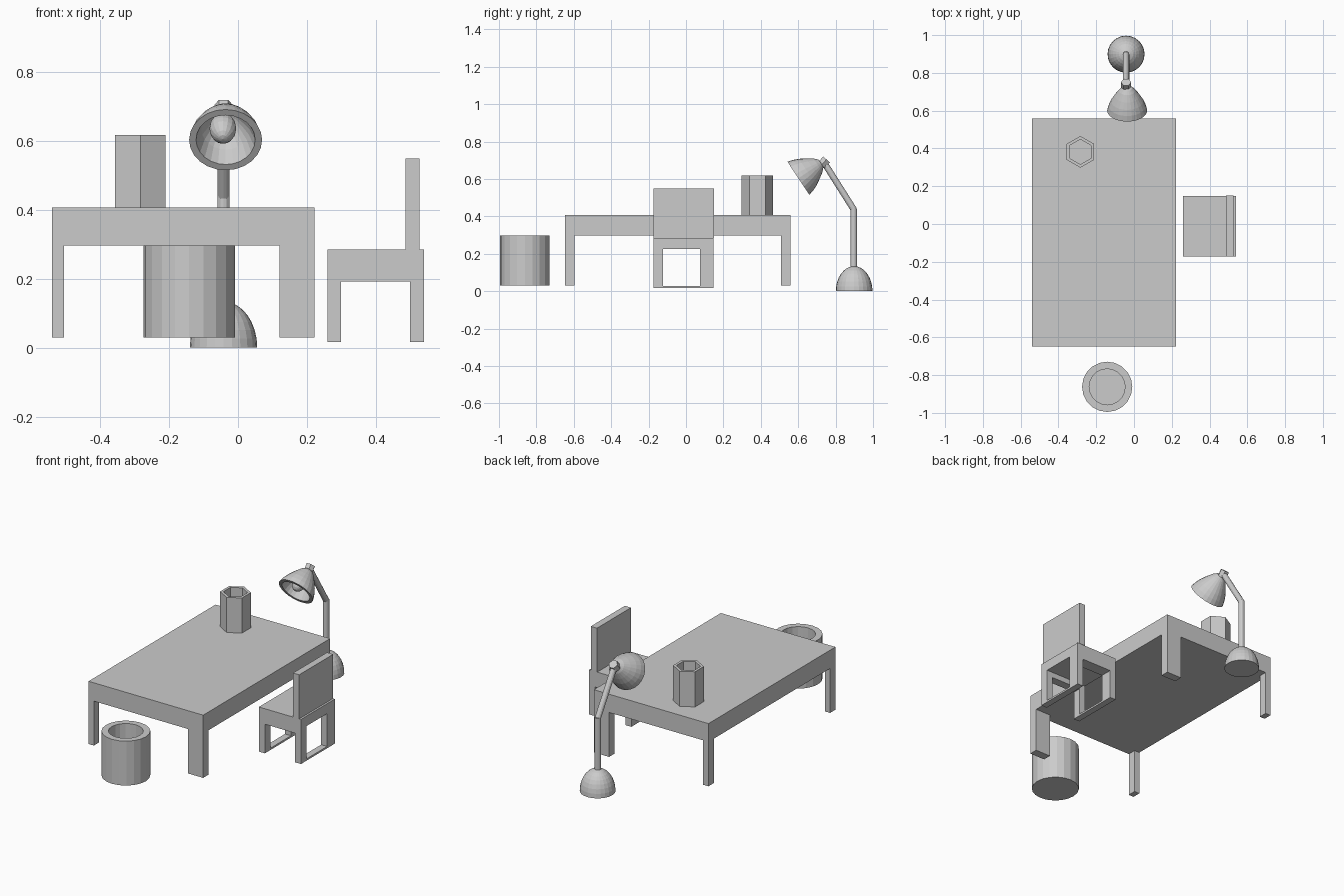
import bpy, bmesh, math
from mathutils import Vector, Matrix

if "Cube" in bpy.data.objects:
    bpy.data.objects.remove(bpy.data.objects["Cube"])


def finish(name, bm):
    bmesh.ops.remove_doubles(bm, verts=bm.verts, dist=1e-5)
    bmesh.ops.recalc_face_normals(bm, faces=bm.faces)
    mesh = bpy.data.meshes.new(name)
    bm.to_mesh(mesh)
    bm.free()
    obj = bpy.data.objects.new(name, mesh)
    bpy.context.collection.objects.link(obj)
    return obj


def box(name, x, y, z):
    bm = bmesh.new()
    size = Matrix.Diagonal((x[1] - x[0], y[1] - y[0], z[1] - z[0], 1))
    mid = Matrix.Translation((sum(x) / 2, sum(y) / 2, sum(z) / 2))
    bmesh.ops.create_cube(bm, size=1, matrix=mid @ size)
    return finish(name, bm)


def lathe(name, profile, sides, origin, axis=(0, 0, 1), turn=0.0):
    """Spin (radius, height) points about an axis through origin."""
    bm = bmesh.new()
    verts = [bm.verts.new((r, 0, h)) for r, h in profile]
    edges = [bm.edges.new(pair) for pair in zip(verts, verts[1:])]
    bmesh.ops.spin(bm, geom=verts + edges, cent=(0, 0, 0), axis=(0, 0, 1),
                   angle=math.tau, steps=sides, use_merge=False)
    rot = Vector(axis).to_track_quat('Z', 'Y').to_matrix().to_4x4()
    bm.transform(Matrix.Translation(origin) @ rot @ Matrix.Rotation(turn, 4, 'Z'))
    return finish(name, bm)


def rod(name, a, b, r, sides, turn=0.0):
    d = Vector(b) - Vector(a)
    return lathe(name, [(0, 0), (r, 0), (r, d.length), (0, d.length)],
                 sides, a, d, turn)


def pot(name, r, inner, height, floor, sides, origin, turn=0.0):
    return lathe(name, [(0, 0), (r, 0), (r, height), (inner, height),
                        (inner, floor), (0, floor)], sides, origin, turn=turn)


# Desk: thick top, narrow left legs, wide right legs
box("desk_top", (-0.54, 0.222), (-0.648, 0.558), (0.297, 0.407))
for side, y in (("front", (-0.648, -0.597)), ("back", (0.507, 0.558))):
    box(side + "_left_desk_leg", (-0.54, -0.505), y, (0.03, 0.297))
    box(side + "_right_desk_leg", (0.121, 0.222), y, (0.03, 0.297))

# Chair: seat, backrest, side rails, legs and floor bars
box("seat", (0.26, 0.54), (-0.173, 0.148), (0.225, 0.285))
box("backrest", (0.487, 0.528), (-0.173, 0.15), (0.285, 0.55))
ends = (("inner", (0.26, 0.30)), ("outer", (0.50, 0.54)))
for side, y in (("front", (-0.173, -0.122)), ("back", (0.075, 0.148))):
    box(side + "_seat_rail", (0.26, 0.54), y, (0.192, 0.225))
    for end, x in ends:
        box(f"{side}_{end}_chair_leg", x, y, (0.017, 0.192))
for end, x in ends:
    box(end + "_floor_bar", x, (-0.122, 0.075), (0.017, 0.028))

# Pencil cup and waste bin
pot("pencil_cup", 0.084, 0.066, 0.212, 0.025, 6, (-0.284, 0.382, 0.406), math.pi / 2)
pot("waste_bin", 0.133, 0.095, 0.267, 0.03, 20, (-0.142, -0.862, 0.03))

# Lamp base and arms
LX = -0.042
dome = [(0, 0)] + [(0.098 * math.cos(i * math.pi / 16), 0.134 * math.sin(i * math.pi / 16))
                   for i in range(8)] + [(0, 0.134)]
lathe("lamp_base", dome, 24, (LX, 0.899, 0))
rod("lamp_post", (LX, 0.897, 0.12), (LX, 0.897, 0.442), 0.018, 12)
rod("lamp_arm", (LX, 0.897, 0.437), (LX, 0.742, 0.682), 0.017, 12)
rod("lamp_collar", (LX, 0.724, 0.674), (LX, 0.751, 0.705), 0.027, 6)

# Lamp shade with thick rim, and bulb, along a tilted axis
AXIS = Vector((0, 0.833, 0.554))
mouth = Vector((-0.036, 0.601, 0.604))
shade = [(0.106, 0), (0.098, 0.03), (0.085, 0.06), (0.065, 0.094),
         (0.043, 0.126), (0.026, 0.143), (0, 0.15)]
inside = [(0, 0.135), (0.028, 0.122), (0.05, 0.09), (0.07, 0.055), (0.086, 0), (0.106, 0)]
lathe("lamp_shade", shade + inside, 24, mouth, AXIS)
bulb = [(0.039 * math.sin(i * math.pi / 10), -0.056 * math.cos(i * math.pi / 10))
        for i in range(11)]
lathe("bulb", bulb, 16, mouth + AXIS * 0.06 + Vector((-0.008, 0, 0)), AXIS)
